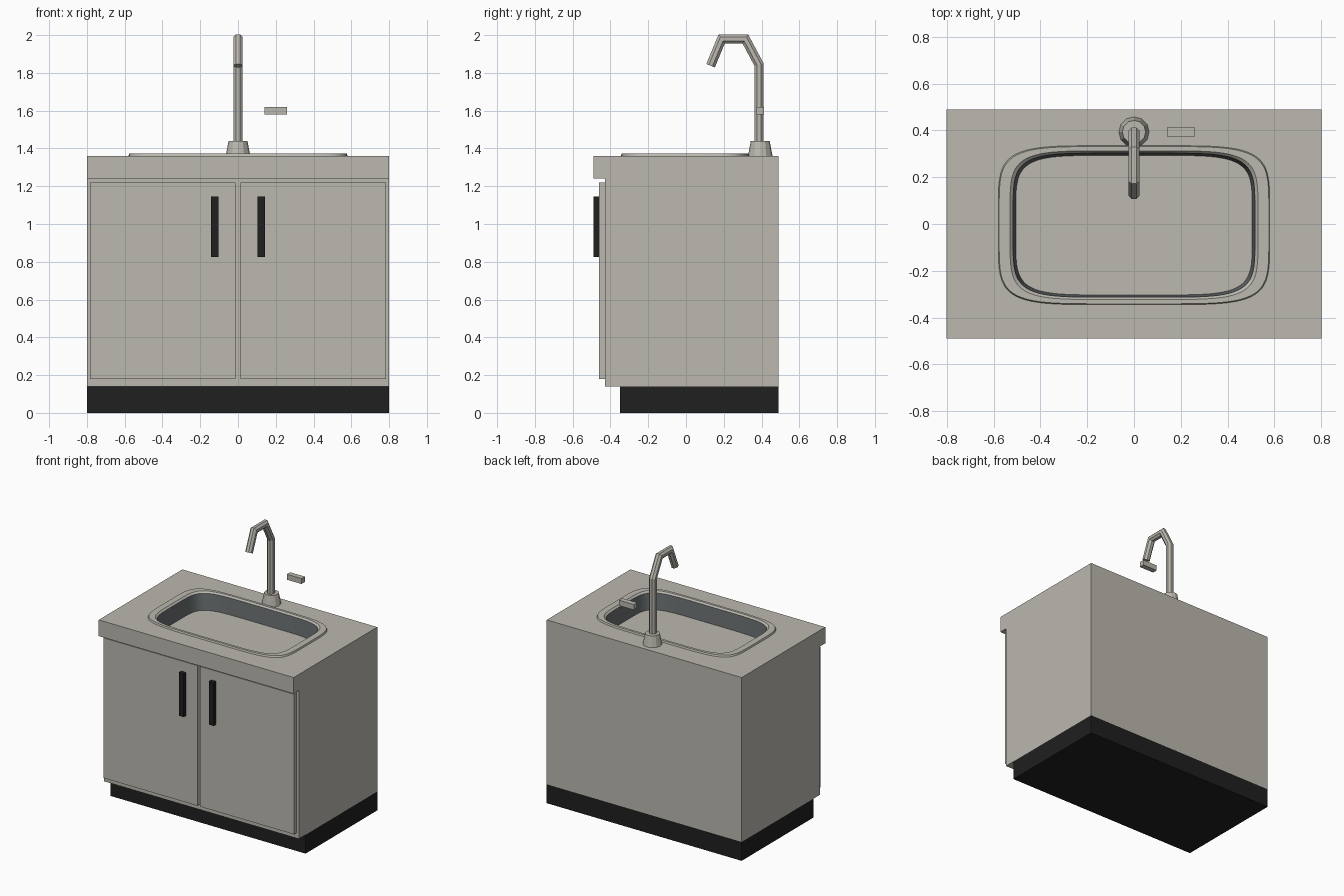
import bpy, bmesh, math
from mathutils import Vector

if "Cube" in bpy.data.objects:
    bpy.data.objects.remove(bpy.data.objects["Cube"])


def material(name, rgb):
    m = bpy.data.materials.new(name)
    m.diffuse_color = (*rgb, 1)
    m.use_nodes = True
    m.node_tree.nodes["Principled BSDF"].inputs["Base Color"].default_value = m.diffuse_color
    return m


STONE = material("warm_grey", (0.50, 0.48, 0.43))
BLACK = material("black", (0.014, 0.014, 0.014))
STEEL = material("dark_steel", (0.14, 0.155, 0.16))


def finish(name, bm, *mats):
    bmesh.ops.recalc_face_normals(bm, faces=bm.faces)
    me = bpy.data.meshes.new(name)
    bm.to_mesh(me)
    bm.free()
    ob = bpy.data.objects.new(name, me)
    bpy.context.collection.objects.link(ob)
    for m in mats:
        me.materials.append(m)
    return ob


def loft(bm, rings, caps=True):
    """Join successive closed rings of points; returns faces per strip."""
    vs = [[bm.verts.new(p) for p in r] for r in rings]
    n = len(vs[0])
    strips = [[bm.faces.new((a[i], a[(i + 1) % n], b[(i + 1) % n], b[i]))
               for i in range(n)] for a, b in zip(vs, vs[1:])]
    if caps:
        bm.faces.new(vs[0])
        bm.faces.new(vs[-1])
    return strips


def box(name, x, y, z, mat):
    bm = bmesh.new()
    loft(bm, [[(x[0], y[0], h), (x[1], y[0], h), (x[1], y[1], h), (x[0], y[1], h)] for h in z])
    return finish(name, bm, mat)


def soft_rect(a, b, z, n=72, p=5.5):
    """Rounded rectangle outline of the sink."""
    pts = []
    for i in range(n):
        t = 2 * math.pi * (i + 0.5) / n
        c, s = math.cos(t), math.sin(t)
        pts.append((a * math.copysign(abs(c) ** (2 / p), c),
                    -0.005 + b * math.copysign(abs(s) ** (2 / p), s), z))
    return pts


# Cabinet body with overhanging worktop lip
profile = [(-0.43, 0.14), (0.49, 0.14), (0.49, 1.36), (-0.49, 1.36), (-0.49, 1.24), (-0.43, 1.24)]
bm = bmesh.new()
loft(bm, [[(x, y, z) for y, z in profile] for x in (-0.8, 0.8)])
cabinet = finish("cabinet", bm, STONE)

# Pocket for the sink
bm = bmesh.new()
loft(bm, [soft_rect(0.545, 0.325, z) for z in (1.24, 1.5)])
cutter = finish("sink_cutter", bm, STONE)
mod = cabinet.modifiers.new("sink_pocket", "BOOLEAN")
mod.operation = "DIFFERENCE"
mod.solver = "EXACT"
mod.object = cutter
bpy.context.view_layer.update()
dg = bpy.context.evaluated_depsgraph_get()
cut_mesh = bpy.data.meshes.new_from_object(cabinet.evaluated_get(dg))
cabinet.modifiers.clear()
cabinet.data = cut_mesh
bpy.data.objects.remove(cutter)

# Sink rim and dark bowl wall
bm = bmesh.new()
strips = loft(bm, [soft_rect(*r) for r in (
    (0.58, 0.34, 1.36), (0.576, 0.336, 1.372), (0.53, 0.318, 1.372),
    (0.517, 0.308, 1.36), (0.505, 0.298, 1.239))], caps=False)
for f in strips[-1]:
    f.material_index = 1
finish("sink", bm, STONE, STEEL)

# Plinth, doors and door handles
box("plinth", (-0.8, 0.8), (-0.35, 0.49), (0, 0.14), BLACK)
for side, s in (("left", -1), ("right", 1)):
    box(side + "_door", sorted((s * 0.012, s * 0.783)), (-0.46, -0.43), (0.18, 1.22), STONE)
    box(side + "_door_handle", sorted((s * 0.103, s * 0.143)), (-0.49, -0.46), (0.825, 1.145), BLACK)

# Tap base
bm = bmesh.new()
loft(bm, [[(r * math.cos(k * math.pi / 6), 0.393 + r * math.sin(k * math.pi / 6), z)
           for k in range(12)] for r, z in ((0.065, 1.36), (0.05, 1.44))])
finish("tap_base", bm, STONE)

# Tap spout: octagonal tube with mitred bends
path = [Vector((0, y, z)) for y, z in
        ((0.387, 1.42), (0.387, 1.843), (0.314, 1.98), (0.189, 1.98), (0.13, 1.838))]
R, X = 0.0265, Vector((1, 0, 0))
rings = []
for i, p in enumerate(path):
    d0 = (path[max(i, 1)] - path[max(i, 1) - 1]).normalized()
    j = min(i, len(path) - 2)
    d1 = (path[j + 1] - path[j]).normalized()
    t = (d0 + d1).normalized()
    side = t.cross(X) / t.dot(d1)
    rings.append([p + R * (math.cos(a) * X + math.sin(a) * side)
                  for a in (k * math.pi / 4 + math.pi / 8 for k in range(8))])
bm = bmesh.new()
loft(bm, rings)
finish("tap_spout", bm, STONE)

# Tap lever
box("tap_lever", (0.14, 0.26), (0.373, 0.412), (1.58, 1.62), STONE)
